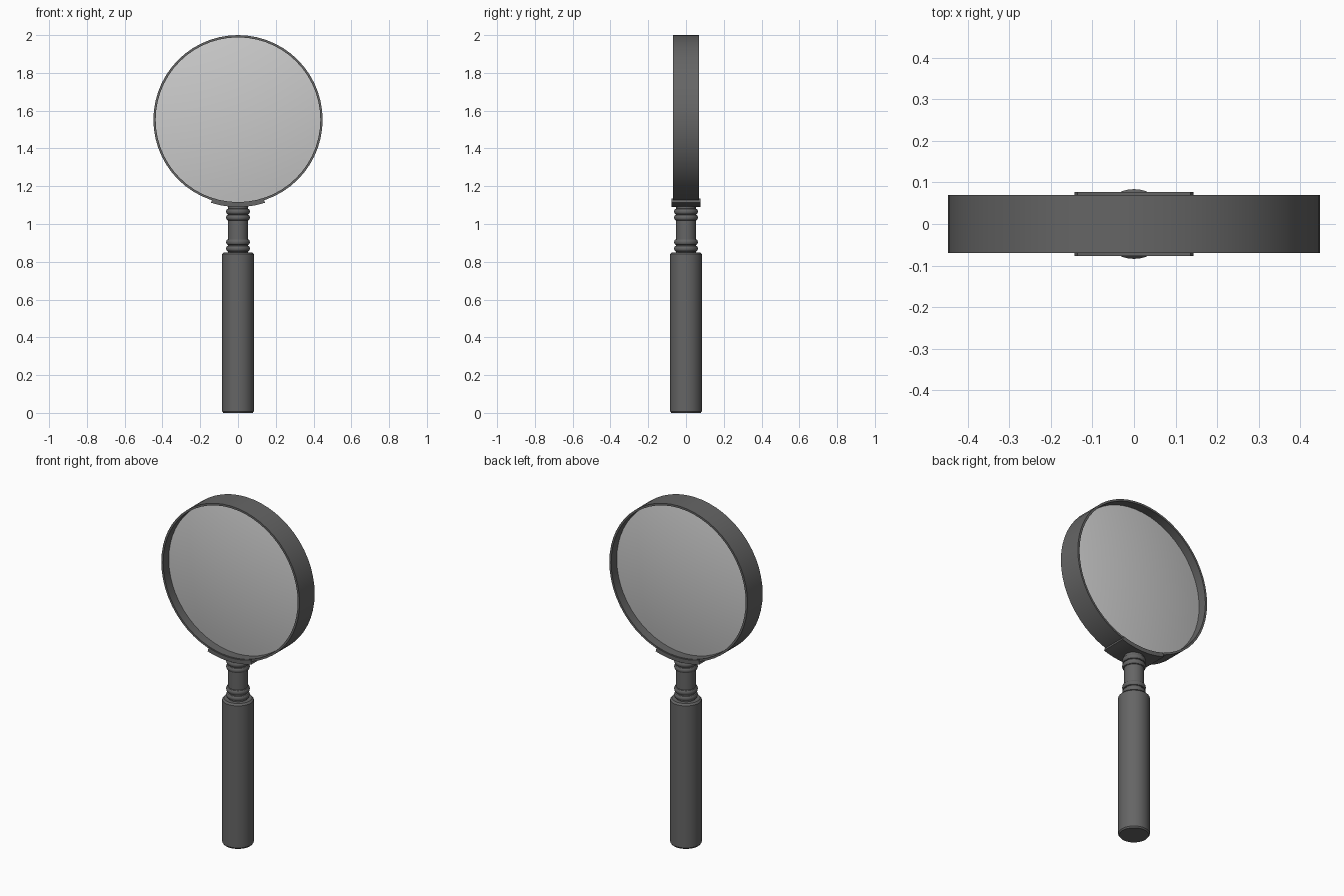
import bpy, bmesh, math
from mathutils import Matrix

if "Cube" in bpy.data.objects:
    bpy.data.objects.remove(bpy.data.objects["Cube"])

CZ, R = 1.552, 0.448  # lens centre height, rim radius


def material(name, v):
    m = bpy.data.materials.new(name)
    m.diffuse_color = (v, v, v, 1)
    m.use_nodes = True
    m.node_tree.nodes["Principled BSDF"].inputs["Base Color"].default_value = m.diffuse_color
    return m


DARK, GLASS = material("dark_grey", 0.13), material("glass_grey", 0.55)


def finish(name, bm, mat, angle=30):
    bmesh.ops.remove_doubles(bm, verts=bm.verts, dist=1e-5)
    bmesh.ops.recalc_face_normals(bm, faces=bm.faces)
    me = bpy.data.meshes.new(name)
    bm.to_mesh(me)
    bm.free()
    me.materials.append(mat)
    ob = bpy.data.objects.new(name, me)
    bpy.context.collection.objects.link(ob)
    bpy.ops.object.select_all(action='DESELECT')
    ob.select_set(True)
    bpy.context.view_layer.objects.active = ob
    bpy.ops.object.shade_smooth_by_angle(angle=math.radians(angle))
    return ob


def lathe(name, profile, mat, segs, closed=False, facing=False, arc=None):
    """Spin (radius, height) points; facing turns the axis along y at the lens centre.
    arc limits the spin to that half angle either side of straight down."""
    bm = bmesh.new()
    vs = [bm.verts.new((r, 0, h)) for r, h in profile]
    n = len(vs)
    edges = [bm.edges.new((vs[i], vs[(i + 1) % n])) for i in range(n if closed else n - 1)]
    caps = [bm.faces.new(vs)] if arc else []
    start = math.pi / 2 - arc if arc else 0
    bmesh.ops.rotate(bm, verts=bm.verts, cent=(0, 0, 0), matrix=Matrix.Rotation(start, 3, 'Z'))
    bmesh.ops.spin(bm, geom=caps or vs + edges, cent=(0, 0, 0), axis=(0, 0, 1),
                   angle=2 * arc if arc else 2 * math.pi, steps=segs)
    if facing:
        # local +y becomes world down
        bm.transform(Matrix.Translation((0, 0, CZ)) @ Matrix.Rotation(-math.pi / 2, 4, 'X'))
    return finish(name, bm, mat)


# Grip with chamfered ends
lathe("grip", [(0, 0), (0.078, 0), (0.084, 0.008), (0.084, 0.84), (0.075, 0.85), (0, 0.85)], DARK, 40)


# Neck with a pair of beads at each end
def bead(z, half, r0=0.053, r1=0.063):
    return [(r0 + (r1 - r0) * math.sin(math.pi * i / 6), z - half * math.cos(math.pi * i / 6))
            for i in range(7)]


neck = [(0, 0.845), (0.053, 0.845)]
for z in (0.87, 0.904, 1.034, 1.066):
    neck += bead(z, 0.015)
neck += [(0.053, 1.105), (0, 1.105)]
lathe("neck", neck, DARK, 40)

# Rim: thin hoop around the glass
lathe("rim", [(R, -0.07), (R, 0.07), (R - 0.012, 0.07), (R - 0.012, -0.07)],
      DARK, 56, closed=True, facing=True)

# Saddle hugging the bottom of the rim
lathe("saddle", [(0.438, -0.077), (0.462, -0.077), (0.462, 0.077), (0.438, 0.077)],
      DARK, 12, closed=True, facing=True, arc=0.315)

# Biconvex lens
half_lens = [(0.437 * i / 12, 0.018 + 0.038 * (1 - (i / 12) ** 2)) for i in range(13)]
lathe("lens", half_lens + [(r, -h) for r, h in reversed(half_lens)], GLASS, 56, facing=True)
